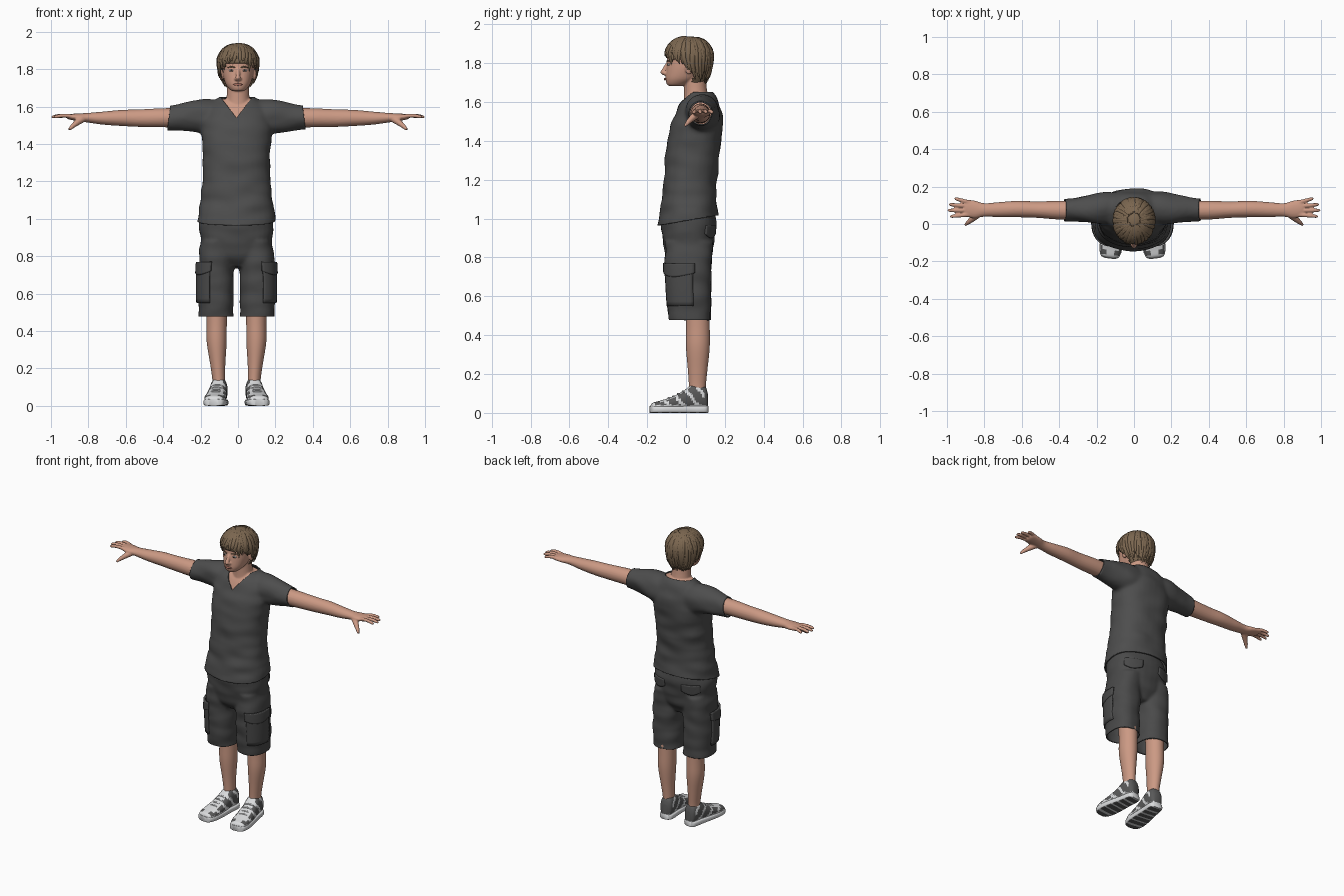
import bpy, bmesh, math, random
from mathutils import Vector, Matrix, noise

if "Cube" in bpy.data.objects:
    bpy.data.objects.remove(bpy.data.objects["Cube"])

random.seed(4)
SHIFT = -0.008


def material(name, rgb):
    m = bpy.data.materials.new(name)
    m.diffuse_color = (*rgb, 1)
    m.use_nodes = True
    m.node_tree.nodes["Principled BSDF"].inputs["Base Color"].default_value = m.diffuse_color
    return m


SKIN = material("skin", (0.60, 0.32, 0.23))
SHIRT = material("shirt_grey", (0.075, 0.075, 0.075))
SHORTS = material("shorts_grey", (0.068, 0.068, 0.068))
HAIR = material("hair_brown", (0.20, 0.135, 0.08))
WHITE = material("shoe_white", (0.70, 0.71, 0.72))
DARK = material("shoe_grey", (0.10, 0.10, 0.10))
LIPS = material("lip_red", (0.40, 0.16, 0.12))
IRIS = material("dark_brown", (0.05, 0.03, 0.02))


def spline(rows, k=4):
    """Catmull-Rom rows between the key rows."""
    out = []
    for i in range(len(rows) - 1):
        p = [rows[max(i - 1, 0)], rows[i], rows[i + 1], rows[min(i + 2, len(rows) - 1)]]
        for j in range(k):
            t = j / k
            out.append(tuple(0.5 * (2 * b + (c - a) * t + (2 * a - 5 * b + 4 * c - d) * t * t
                                    + (3 * b - a - 3 * c + d) * t ** 3) for a, b, c, d in zip(*p)))
    return out + [tuple(rows[-1])]


def oval(c, u, v, n=32, e=2.0):
    pts = []
    for i in range(n):
        a = 2 * math.pi * i / n
        ca, sa = math.cos(a), math.sin(a)
        pts.append(Vector(c) + Vector(u) * math.copysign(abs(ca) ** (2 / e), ca)
                   + Vector(v) * math.copysign(abs(sa) ** (2 / e), sa))
    return pts


def upright(rows, s=1, e=2.0, grow=0.0):
    """Rings stacked in z from rows (z, half width, front y, back y, centre x)."""
    return [oval((s * r[4], (r[2] + r[3]) / 2, r[0]), (r[1] + grow, 0, 0),
                 (0, (r[3] - r[2]) / 2 + grow, 0), e=e) for r in spline(rows)]


def sideways(rows, s):
    """Rings along x from rows (x, centre z, half height, centre y, half depth)."""
    return [oval((s * r[0], r[3], r[1]), (0, r[4], 0), (0, 0, r[2]), 24) for r in spline(rows)]


def tube(pts, radii, flat=1.0, hint=(0, 0, 1), n=10):
    """Tapered strand along points; flat squashes it along the hint direction."""
    pts = [Vector(p) for p in pts]
    rings = []
    for i, p in enumerate(pts):
        t = (pts[min(i + 1, len(pts) - 1)] - pts[max(i - 1, 0)]).normalized()
        u = t.cross(Vector(hint)).normalized()
        rings.append(oval(p, u * radii[i], t.cross(u) * radii[i] * flat, n))
    return rings


def ball(c, r):
    return [oval((c[0], c[1], c[2] - r[2] * math.cos(a)), (r[0] * math.sin(a), 0, 0),
                 (0, r[1] * math.sin(a), 0), 16) for a in [0.08 + 2.98 * i / 10 for i in range(11)]]


def build(name, parts, *mats):
    bm = bmesh.new()
    for rings in parts:
        vs = [[bm.verts.new(p) for p in r] for r in rings]
        n = len(vs[0])
        for a, b in zip(vs, vs[1:]):
            for i in range(n):
                bm.faces.new((a[i], a[(i + 1) % n], b[(i + 1) % n], b[i]))
        bm.faces.new(vs[0])
        bm.faces.new(vs[-1])
    bmesh.ops.recalc_face_normals(bm, faces=bm.faces)
    me = bpy.data.meshes.new(name)
    bm.to_mesh(me)
    bm.free()
    ob = bpy.data.objects.new(name, me)
    bpy.context.collection.objects.link(ob)
    for m in mats:
        me.materials.append(m)
    return ob


def fuse(ob, voxel, smooth, fold=0.0):
    """Melt overlapping parts into one skin, then add soft cloth folds."""
    mat = ob.data.materials[0]
    m = ob.modifiers.new("fuse", 'REMESH')
    m.mode, m.voxel_size = 'VOXEL', voxel
    m = ob.modifiers.new("soften", 'SMOOTH')
    m.factor, m.iterations = 0.5, smooth
    bpy.context.view_layer.update()
    me = bpy.data.meshes.new_from_object(ob.evaluated_get(bpy.context.evaluated_depsgraph_get()))
    ob.modifiers.clear()
    ob.data = me
    me.materials.clear()
    me.materials.append(mat)
    if fold:
        moves = [v.normal * fold * noise.noise(Vector((v.co.x * 7, v.co.y * 7, v.co.z * 15))) for v in me.vertices]
        for v, d in zip(me.vertices, moves):
            v.co += d
    return ob


def cut(ob, planes, drop=None):
    """Trim along planes (point, normal, remove far side), then drop faces by a rule."""
    bm = bmesh.new()
    bm.from_mesh(ob.data)
    for co, no, clear in planes:
        bmesh.ops.bisect_plane(bm, geom=bm.verts[:] + bm.edges[:] + bm.faces[:],
                               plane_co=co, plane_no=no, clear_outer=clear)
    if drop:
        bmesh.ops.delete(bm, geom=[f for f in bm.faces if drop(f.calc_center_median())], context='FACES')
    bm.to_mesh(ob.data)
    bm.free()


def thicken(ob, t, offset=-1):
    m = ob.modifiers.new("thickness", 'SOLIDIFY')
    m.thickness, m.offset = t, offset


# Shirt: torso and sleeves, trimmed at hem, cuffs and V neck
torso = [(0.92, .212, -.147, .165, 0), (1.0, .207, -.14, .167, 0), (1.1, .195, -.125, .158, 0),
         (1.2, .183, -.113, .16, 0), (1.3, .18, -.108, .17, 0), (1.4, .186, -.098, .182, 0),
         (1.48, .19, -.08, .187, 0), (1.54, .18, -.057, .185, 0), (1.6, .15, -.03, .168, 0),
         (1.64, .11, 0, .142, 0), (1.675, .07, .02, .115, 0)]
sleeve = [(.06, 1.53, .10, .085, .085), (.16, 1.543, .098, .085, .088), (.24, 1.545, .084, .08, .075),
          (.32, 1.542, .069, .076, .062), (.42, 1.54, .06, .075, .055)]
shirt = fuse(build("shirt", [upright(torso, e=2.3)] + [sideways(sleeve, s) for s in (-1, 1)], SHIRT),
             0.011, 6, 0.009)
cut(shirt, [((0, -.14, .965), (0, .17, -1), True), ((.362, 0, 1.54), (1, 0, .12), True),
            ((-.362, 0, 1.54), (-1, 0, .12), True), ((0, 0, 1.652), (0, 0, 1), True),
            ((0, 0, 1.54), (1.3, 0, -1), False), ((0, 0, 1.54), (-1.3, 0, -1), False)],
    lambda c: c.y < .06 and c.z > 1.54 + 1.3 * abs(c.x))
thicken(shirt, 0.007)
shirt.location.x = SHIFT

# Shorts: hips and two wide legs, open at the hems
hips = [(.74, .06, -.06, .09, 0), (.8, .17, -.105, .13, 0), (.88, .195, -.12, .145, 0),
        (.98, .197, -.128, .155, 0), (1.04, .18, -.12, .145, 0)]
short_leg = [(.44, .092, -.084, .126, .108), (.55, .095, -.095, .13, .112), (.66, .096, -.102, .13, .113),
             (.76, .095, -.108, .133, .11), (.88, .085, -.11, .14, .105)]
shorts = fuse(build("shorts", [upright(hips, e=2.3)] + [upright(short_leg, s, 2.3) for s in (-1, 1)], SHORTS),
              0.009, 5, 0.009)
cut(shorts, [((0, 0, .477), (0, 0, -1), True)])
thicken(shorts, 0.006)
shorts.location.x = SHIFT


def patch(name, rows, s, a0, a1, z0, z1, off, dip=0.0):
    """Cloth panel wrapped on the shorts between two angles and heights."""
    keys = spline(rows, 12)
    bm = bmesh.new()
    grid = []
    for j in range(9):
        line = []
        for i in range(13):
            z = z0 + (z1 - z0) * j / 8 - dip * math.sin(math.pi * i / 12) * (1 - j / 8)
            r = min(keys, key=lambda k: abs(k[0] - z))
            a = math.radians(a0 + (a1 - a0) * i / 12)
            line.append(bm.verts.new((s * (r[4] + (r[1] + off) * math.copysign(abs(math.cos(a)) ** .87, math.cos(a))),
                        (r[2] + r[3]) / 2 + ((r[3] - r[2]) / 2 + off) * math.copysign(abs(math.sin(a)) ** .87, math.sin(a)), z)))
        grid.append(line)
    for a, b in zip(grid, grid[1:]):
        for i in range(12):
            bm.faces.new((a[i], a[i + 1], b[i + 1], b[i])[::s])
    ob = build(name, [], SHORTS)
    bm.to_mesh(ob.data)
    bm.free()
    thicken(ob, 0.012)
    ob.location.x = SHIFT


for s, side in ((1, "left"), (-1, "right")):
    patch(side + "_cargo_pocket", short_leg, s, -75, 8, .55, .74, .008)
    patch(side + "_cargo_flap", short_leg, s, -79, 12, .72, .77, .013, .02)
    patch(side + "_back_flap", hips, s, 35, 75, .92, .965, .007, .02)

# Head with neck, upper chest, nose, ears and chin in one skin
head = [(1.682, .028, -.088, -.02, 0), (1.692, .045, -.099, .01, 0), (1.72, .066, -.105, .06, 0),
        (1.76, .079, -.102, .095, 0), (1.80, .085, -.097, .112, 0), (1.84, .086, -.093, .113, 0),
        (1.88, .076, -.075, .098, 0), (1.905, .05, -.04, .068, 0)]
neck = [(1.54, .085, -.025, .14, 0), (1.60, .074, -.012, .13, 0), (1.65, .061, -.01, .11, 0), (1.75, .058, -.012, .10, 0)]
chest = [r for r in torso if 1.39 < r[0] < 1.65]
parts = [upright(head, e=2.2), upright(neck), upright(chest, e=2.3, grow=-.014),
         tube([(0, -.094, 1.80), (0, -.107, 1.775), (0, -.12, 1.752), (0, -.108, 1.742)],
              [.009, .011, .014, .011], 1.0, (0, 1, 0))]
for s in (-1, 1):
    parts += [ball((s * .012, -.108, 1.748), (.009, .01, .008)), ball((s * .088, .015, 1.772), (.011, .02, .032))]
fuse(build("head_and_neck", parts, SKIN), 0.005, 3)

# Facial details
build("lips", [tube([(x, -.108 + x * x * 7, 1.718) for x in (-.026, -.013, 0, .013, .026)],
                    [.002, .006, .007, .006, .002], .9, (0, 1, 0))], LIPS)
for s, side in ((1, "left"), (-1, "right")):
    build(side + "_eye", [ball((s * .034, -.088, 1.792), (.014, .008, .006))], WHITE)
    build(side + "_iris", [ball((s * .034, -.0945, 1.792), (.0055, .003, .0055))], IRIS)
    build(side + "_eyebrow", [tube([(s * .014, -.099, 1.808), (s * .035, -.095, 1.814), (s * .056, -.083, 1.808)],
                                   [.003, .004, .002], .9, (0, 1, 0))], HAIR)

# Hair: cap plus overlapping tapered locks
cap = [(1.70, .058, 0, .096, 0), (1.73, .078, -.03, .114, 0), (1.77, .095, -.07, .127, 0), (1.82, .103, -.1, .132, 0),
       (1.86, .101, -.1, .13, 0), (1.90, .078, -.075, .107, 0), (1.925, .048, -.04, .075, 0), (1.938, .012, 0, .03, 0)]
cap_rows = spline(cap, 20)


def around(p):
    return abs(math.atan2(p[0], -p[1] + .015))


hair_cap = build("hair_cap", [upright(cap)], HAIR)
cut(hair_cap, [], lambda c: c.z < 1.79 and around(c) < 1.85 or c.z < 1.835 and around(c) < 1.2)
thicken(hair_cap, 0.006)
locks = []
for i in range(130):
    d = (i + random.random()) / 130 * 2 * math.pi - math.pi
    f = abs(d)
    low = 1.828 if f < .7 else 1.795 if f < 1.2 else 1.745 if f < 1.75 else 1.715 if f < 2.3 else 1.70
    low += random.uniform(-.012, .022) + (.05 * random.random() if i % 3 == 0 else 0)
    drift, pts = random.uniform(-.3, .3), []
    for j in range(8):
        t = .16 + .84 * j / 7
        z = 1.938 - (1.938 - low) * (1 - math.cos(t * math.pi / 2))
        r = min(cap_rows, key=lambda k: abs(k[0] - z))
        a = d - math.pi / 2 + drift * t * t
        g = .003 + (.009 * random.random() if j == 7 else .003 * (i % 2))
        pts.append(((r[1] + g) * math.cos(a), (r[2] + r[3]) / 2 + ((r[3] - r[2]) / 2 + g) * math.sin(a), z))
    out = Vector((math.cos(d - math.pi / 2), math.sin(d - math.pi / 2), .3))
    locks.append(tube(pts, [.006, .01, .012, .013, .013, .011, .008, .002], .55, out, 8))
build("hair_locks", locks, HAIR)

# Arms with hands and spread fingers
arm = [(.28, 1.54, .052, .075, .05), (.40, 1.54, .051, .074, .05), (.52, 1.538, .047, .077, .044),
       (.62, 1.539, .043, .08, .044), (.72, 1.538, .035, .077, .04), (.80, 1.54, .026, .075, .036),
       (.85, 1.542, .021, .078, .047), (.90, 1.545, .015, .085, .045), (.915, 1.545, .008, .085, .036)]
fingers = [((.88, .05), (.985, .04)), ((.89, .072), (.997, .073)), ((.89, .095), (.99, .105)), ((.88, .115), (.96, .137))]
for s, side in ((1, "left"), (-1, "right")):
    parts = [sideways(arm, s)]
    for (x0, y0), (x1, y1) in fingers:
        parts.append(tube([(s * (x0 + (x1 - x0) * t), y0 + (y1 - y0) * t, 1.546 + .008 * math.sin(3 * t) - .004 * t)
                           for t in (0, .3, .6, .9, 1)], [.0115, .011, .0105, .009, .005]))
    parts.append(tube([(s * .83, .055, 1.535), (s * .86, .03, 1.515), (s * .885, .01, 1.495), (s * .903, -.006, 1.476)],
                      [.02, .017, .0125, .007]))
    fuse(build(side + "_arm", parts, SKIN), 0.005, 2)

# Lower legs and sports shoes
shin = [(.62, .058, -.005, .122, .108), (.45, .054, 0, .122, .106), (.34, .053, 0, .122, .106),
        (.22, .040, .01, .11, .1), (.14, .034, .015, .102, .095), (.08, .033, .015, .1, .095)]
shoe = [(-.184, .022, .035), (-.172, .045, .052), (-.13, .057, .064), (-.07, .056, .084), (-.01, .05, .115),
        (.03, .046, .146), (.07, .044, .15), (.1, .038, .135), (.112, .022, .10)]
for s, side in ((1, "left"), (-1, "right")):
    leg = build(side + "_lower_leg", [upright(shin, s)], SKIN)
    leg.location.x = SHIFT
    place = Matrix.Translation((s * .1 + SHIFT, 0, 0)) @ Matrix.Rotation(math.radians(7 * s), 4, 'Z')
    rows = spline(shoe, 5)
    upper = build(side + "_shoe_upper", [[oval((0, y, (h + .012) / 2), (w, 0, 0), (0, 0, (h - .012) / 2), 36, 2.4)
                                          for y, w, h in rows]], WHITE, DARK)
    for p in upper.data.polygons:
        c, nx = p.center, abs(p.normal.x)
        stripe = (c.y + c.z * .8 + .3) % .075 < .022
        p.material_index = int(c.z > .04 and (nx > .42 and c.y > -.15 and not stripe or c.y > .09
                                              or -.165 < c.y < -.14 and nx > .15))
    sole = build(side + "_shoe_sole", [[oval((0, y * 1.01, .018), (w + .004, 0, 0), (0, 0, .018), 24, 5)
                                        for y, w, h in rows]], WHITE, DARK)
    for p in sole.data.polygons:
        p.material_index = int(p.normal.z < -.7 and (p.center.y + .3) % .05 > .015)
    laces = build(side + "_shoe_laces", [tube([(x, y, z - abs(x) * .35) for x in (-.026, -.01, .01, .026)], [.005] * 4)
                                         for y, z in ((-.09, .08), (-.065, .089), (-.04, .102), (-.015, .115))], WHITE)
    for ob in (upper, sole, laces):
        ob.matrix_world = place

# Smooth shading that keeps hems and soles crisp
bpy.ops.object.select_all(action='SELECT')
bpy.context.view_layer.objects.active = shirt
bpy.ops.object.shade_smooth_by_angle(angle=math.radians(50))
